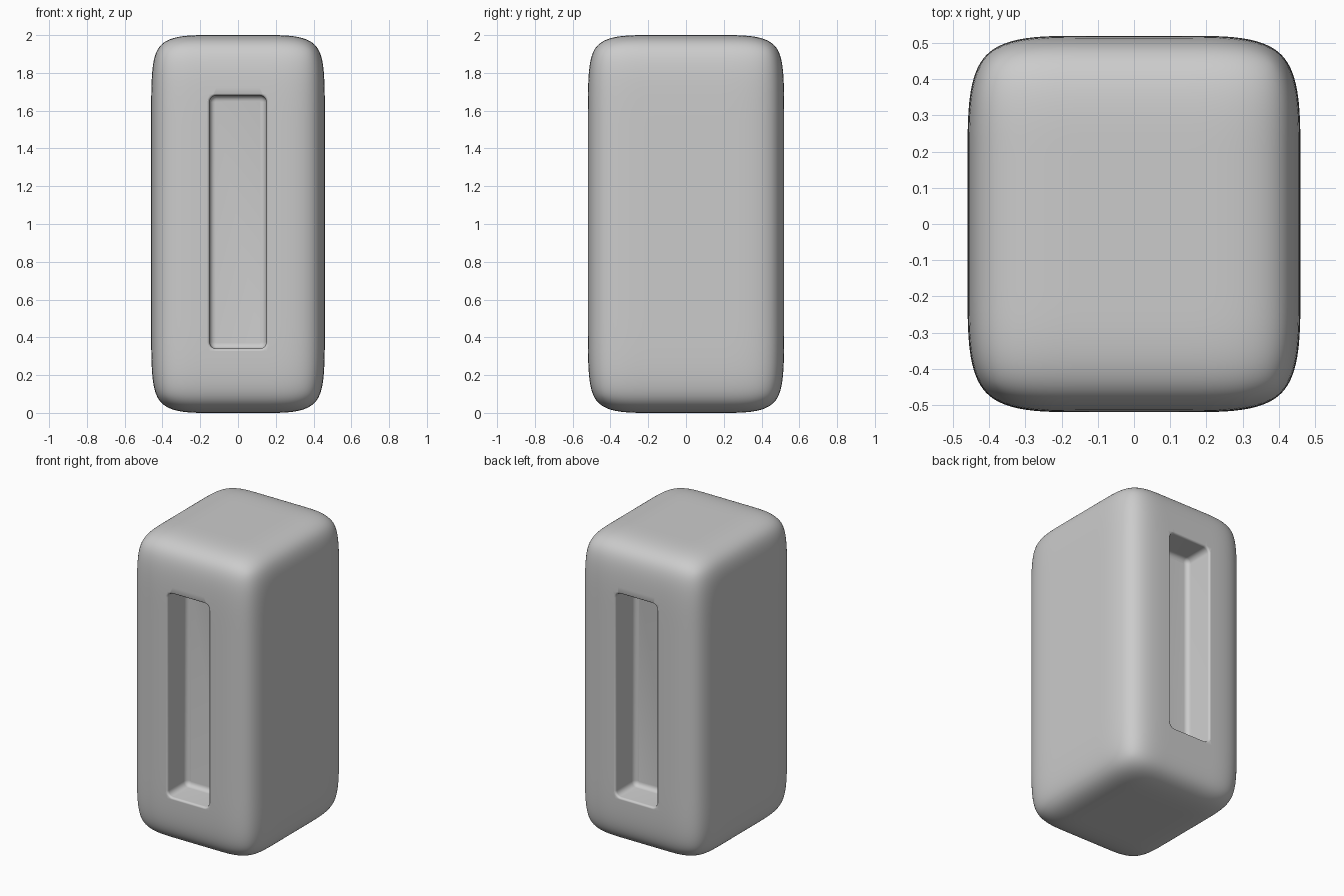
import bpy, bmesh, math
from mathutils import Vector

if "Cube" in bpy.data.objects:
    bpy.data.objects.remove(bpy.data.objects["Cube"])

HX, HY, H = 0.46, 0.52, 2.0           # half width, half depth, height
SX, Z0, Z1 = 0.15, 0.34, 1.68         # slot half width, bottom, top
DEPTH, CORNER = 0.20, 0.035


def make_object(name, bm):
    bmesh.ops.recalc_face_normals(bm, faces=bm.faces)
    mesh = bpy.data.meshes.new(name)
    bm.to_mesh(mesh)
    bm.free()
    obj = bpy.data.objects.new(name, mesh)
    bpy.context.collection.objects.link(obj)
    return obj


def slot_ring(grow, y):
    """Rounded rectangle in the xz plane."""
    pts = []
    r = CORNER + grow
    for cx, cz, start in ((SX - CORNER, Z1 - CORNER, 0), (-SX + CORNER, Z1 - CORNER, 90),
                          (-SX + CORNER, Z0 + CORNER, 180), (SX - CORNER, Z0 + CORNER, 270)):
        for i in range(7):
            a = math.radians(start + i * 15)
            pts.append((cx + r * math.cos(a), y, cz + r * math.sin(a)))
    return pts


# Soft body: box cage with loops, smoothed by subdivision
bm = bmesh.new()
bmesh.ops.create_cube(bm, size=1)
for v in bm.verts:
    v.co = Vector((v.co.x * 2 * HX, v.co.y * 2 * HY, (v.co.z + 0.5) * H))
cuts = [((s * SX, 0, 0), (1, 0, 0)) for s in (-1, 1)]
cuts += [((0, s * 0.2, 0), (0, 1, 0)) for s in (-1, 1)]
cuts += [((0, 0, z), (0, 0, 1)) for z in (Z0, Z1)]
for co, no in cuts:
    bmesh.ops.bisect_plane(bm, geom=bm.verts[:] + bm.edges[:] + bm.faces[:],
                           plane_co=co, plane_no=no)
body = make_object("body", bm)
sub = body.modifiers.new("smooth", 'SUBSURF')
sub.levels = sub.render_levels = 4

# Slot cutters, front and back: rounded floor edge and softened mouth
R, M = 0.03, 0.015
floor = HY - DEPTH
profile = [(-R + R * math.sin(math.radians(a)), floor + R - R * math.cos(math.radians(a)))
           for a in range(0, 91, 18)]
profile += [(M - M * math.cos(math.radians(a)), HY - M + M * math.sin(math.radians(a)))
            for a in range(0, 76, 15)]
profile += [(M, HY + 0.03)]
for side, name in ((-1, "front_slot_cutter"), (1, "back_slot_cutter")):
    bm = bmesh.new()
    rings = [[bm.verts.new(p) for p in slot_ring(g, side * y)] for g, y in profile]
    n = len(rings[0])
    for a, b in zip(rings, rings[1:]):
        for i in range(n):
            bm.faces.new((a[i], a[(i + 1) % n], b[(i + 1) % n], b[i]))
    bm.faces.new(rings[0])
    bm.faces.new(rings[-1])
    cutter = make_object(name, bm)
    cutter.hide_render = True
    cutter.hide_set(True)
    mod = body.modifiers.new(name, 'BOOLEAN')
    mod.operation, mod.solver, mod.object = 'DIFFERENCE', 'EXACT', cutter

# Bake the cuts, then shade smooth
bpy.context.view_layer.update()
baked = bpy.data.meshes.new_from_object(body.evaluated_get(bpy.context.evaluated_depsgraph_get()))
body.modifiers.clear()
body.data = baked
for name in ("front_slot_cutter", "back_slot_cutter"):
    bpy.data.objects.remove(bpy.data.objects[name])
bpy.context.view_layer.objects.active = body
body.select_set(True)
bpy.ops.object.shade_smooth_by_angle(angle=math.radians(40))
